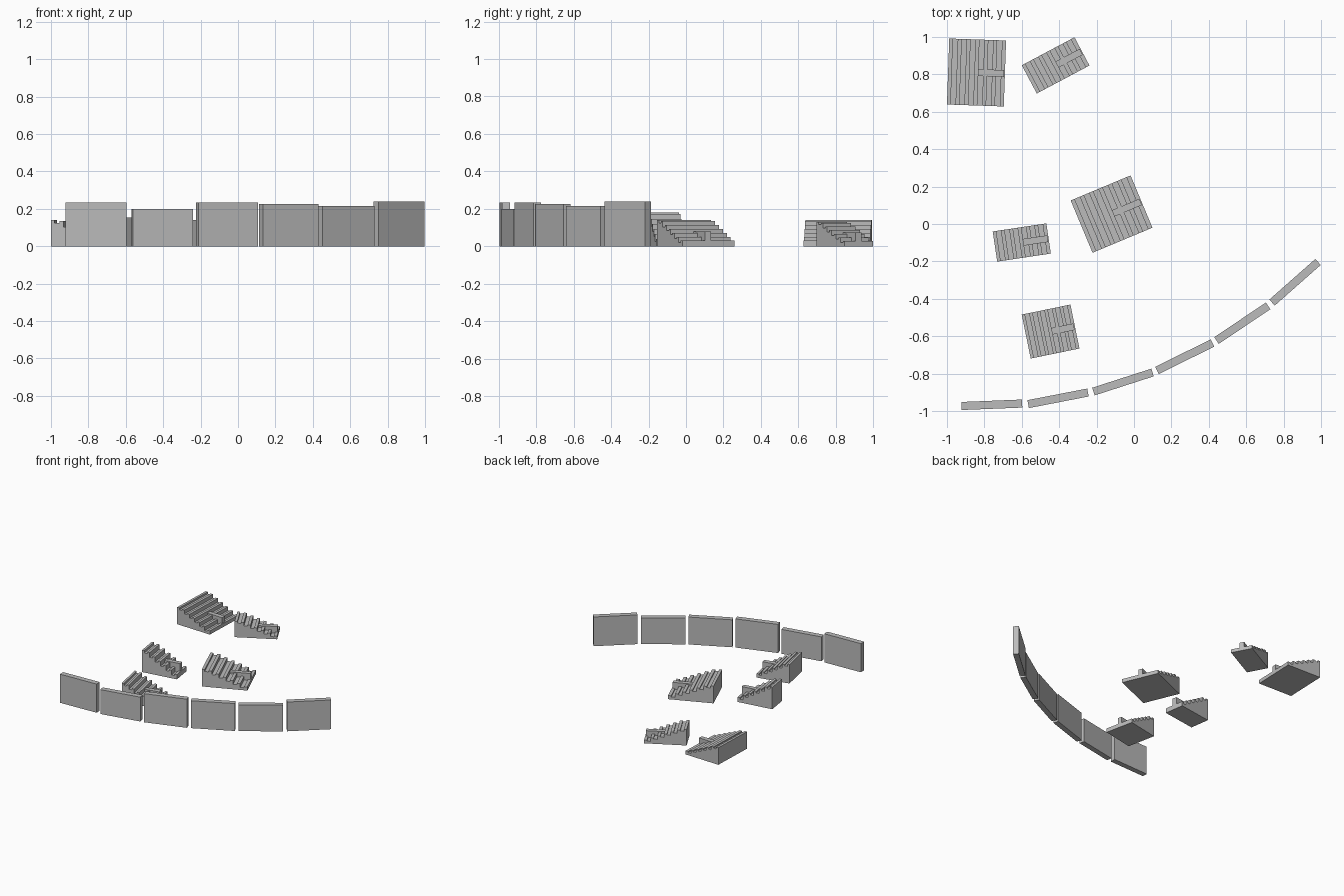
import bpy, bmesh, math
from mathutils import Matrix, Vector

cube = bpy.data.objects.get("Cube")
if cube:
    bpy.data.objects.remove(cube, do_unlink=True)

concrete = bpy.data.materials.new("concrete_grey")
concrete.use_nodes = True
GREY = (0.5, 0.5, 0.5, 1)
concrete.diffuse_color = GREY
concrete.node_tree.nodes["Principled BSDF"].inputs["Base Color"].default_value = GREY


def extrude_outline(name, outline, direction, matrix):
    """Fill a planar outline and extrude it into a solid."""
    bm = bmesh.new()
    face = bm.faces.new([bm.verts.new(p) for p in outline])
    moved = bmesh.ops.extrude_face_region(bm, geom=[face])["geom"]
    verts = [v for v in moved if isinstance(v, bmesh.types.BMVert)]
    bmesh.ops.translate(bm, verts=verts, vec=direction)
    bmesh.ops.recalc_face_normals(bm, faces=bm.faces)
    mesh = bpy.data.meshes.new(name)
    bm.to_mesh(mesh)
    bm.free()
    mesh.materials.append(concrete)
    obj = bpy.data.objects.new(name, mesh)
    obj.matrix_world = matrix
    bpy.context.collection.objects.link(obj)
    return obj


def block(name, x0, x1, width, height, matrix):
    w = width / 2
    base = [(x0, -w, 0), (x1, -w, 0), (x1, w, 0), (x0, w, 0)]
    return extrude_outline(name, base, Vector((0, 0, height)), matrix)


# Curved row of wall panels: start, end, height
walls = [
    ((-0.922, -0.973), (-0.598, -0.960), 0.235),
    ((-0.566, -0.963), (-0.246, -0.901), 0.20),
    ((-0.217, -0.896), (0.099, -0.794), 0.235),
    ((0.123, -0.783), (0.420, -0.636), 0.225),
    ((0.441, -0.623), (0.717, -0.438), 0.215),
    ((0.738, -0.420), (0.984, -0.203), 0.24),
]
for i, (a, b, height) in enumerate(walls, 1):
    a, b = Vector(a), Vector(b)
    span, mid = b - a, (a + b) / 2
    place = Matrix.Translation((mid.x, mid.y, 0)) @ Matrix.Rotation(
        math.atan2(span.y, span.x), 4, "Z")
    half = span.length / 2
    block(f"wall_panel_{i}", -half, half, 0.043, height, place)


# Stepped seating: rear rim, then treads each ending in a raised bench
ROWS = 6


def grandstand(number, x, y, length, depth, height, degrees):
    place = Matrix.Translation((x, y, 0)) @ Matrix.Rotation(
        math.radians(degrees), 4, "Z")
    rim = length * 0.065
    pitch = (length - rim) / ROWS
    rise = height * 0.89 / ROWS
    back = -length / 2
    side = -depth / 2
    outline = [(back, side, 0), (back, side, height), (back + rim, side, height)]
    for row in range(ROWS):
        start = back + rim + row * pitch
        bench = start + pitch * 0.55
        tread = rise * (ROWS - row)
        top = tread + rise * 0.45
        outline += [(start, side, tread), (bench, side, tread),
                    (bench, side, top), (start + pitch, side, top)]
    outline.append((length / 2, side, 0))
    extrude_outline(f"grandstand_{number}", outline, Vector((0, depth, 0)), place)
    # Entrance block across the lower half of the seating
    block(f"entrance_block_{number}", 0, length / 2 - 0.005, 0.036,
          height * 0.56, place)


# x, y, length, depth, height, rotation
stands = [
    (-0.842, 0.810, 0.304, 0.353, 0.14, -2),
    (-0.419, 0.848, 0.319, 0.171, 0.13, 28),
    (-0.600, -0.099, 0.290, 0.163, 0.18, 8.5),
    (-0.120, 0.053, 0.347, 0.303, 0.14, 22.7),
    (-0.446, -0.575, 0.266, 0.240, 0.155, 11.6),
]
for i, stand in enumerate(stands, 1):
    grandstand(i, *stand)
